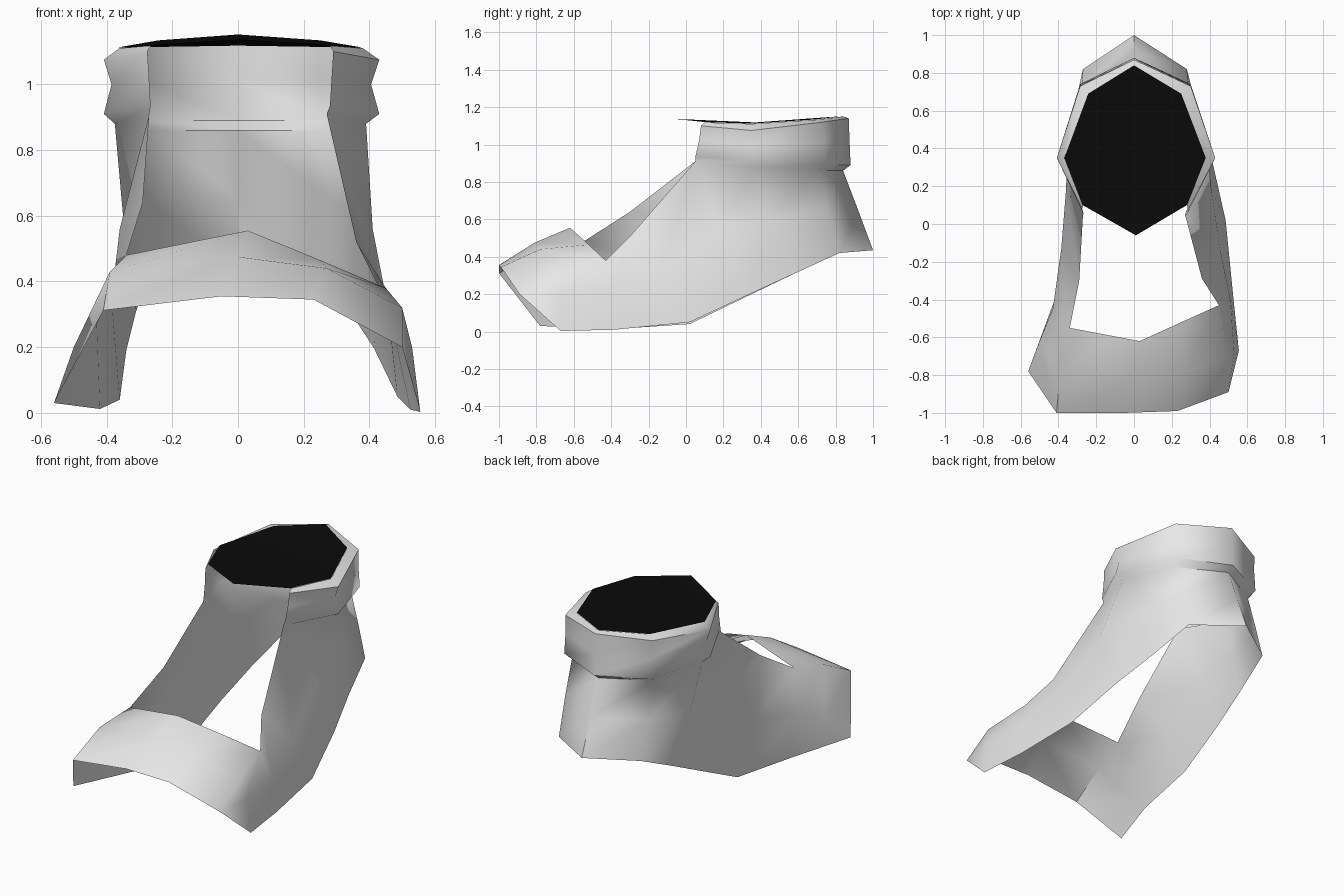
import bpy, bmesh

if "Cube" in bpy.data.objects:
    bpy.data.objects.remove(bpy.data.objects["Cube"])


def material(name, rgb):
    m = bpy.data.materials.new(name)
    m.diffuse_color = (*rgb, 1)
    m.use_nodes = True
    m.node_tree.nodes["Principled BSDF"].inputs["Base Color"].default_value = m.diffuse_color
    return m


GREY = material("light grey", (0.8, 0.8, 0.8))
BLACK = material("black", (0.003, 0.003, 0.003))


def sheet(bm, columns, flip=False):
    """Skin neighbouring columns of points with quads."""
    grid = [[bm.verts.new(p) for p in col] for col in columns]
    for a, b in zip(grid, grid[1:]):
        for i in range(len(a) - 1):
            quad = [a[i], b[i], b[i + 1], a[i + 1]]
            bm.faces.new(quad[::-1] if flip else quad)


def polygon(bm, pts, flip=False):
    verts = [bm.verts.new(p) for p in pts]
    bm.faces.new(verts[::-1] if flip else verts)


def finish(name, bm, mat, angle):
    bmesh.ops.remove_doubles(bm, verts=bm.verts, dist=0.001)
    me = bpy.data.meshes.new(name)
    bm.to_mesh(me)
    bm.free()
    me.materials.append(mat)
    ob = bpy.data.objects.new(name, me)
    bpy.context.collection.objects.link(ob)
    bpy.ops.object.select_all(action='DESELECT')
    ob.select_set(True)
    bpy.context.view_layer.objects.active = ob
    bpy.ops.object.shade_smooth_by_angle(angle=angle)
    return ob


# side panels: columns from toe to heel, each bottom, middle, top
heel = [(0, 1.0, .435), (0, .92, .65), (0, .84, .86)]
right = [
    [(.555, -.67, .003), (.53, -.68, .2), (.5, -.7, .32)],
    [(.525, -.38, .01), (.51, -.40, .22), (.45, -.43, .38)],
    [(.485, .02, .05), (.455, -.13, .33), (.36, -.29, .52)],
    [(.415, .33, .195), (.41, .18, .56), (.27, .05, .91)],
    [(.34, .58, .31), (.375, .46, .6), (.39, .37, .88)],
    [(.28, .82, .42), (.285, .75, .65), (.28, .69, .86)],
    heel]
left = [
    [(-.56, -.78, .03), (-.5, -.62, .2), (-.39, -.77, .43)],
    [(-.42, -.40, .012), (-.43, -.45, .27), (-.34, -.55, .48)],
    [(-.36, .02, .04), (-.385, -.13, .35), (-.29, -.30, .64)],
    [(-.34, .33, .19), (-.36, .18, .56), (-.27, .05, .91)],
    [(-.31, .58, .31), (-.35, .46, .6), (-.375, .38, .88)],
    [(-.27, .82, .42), (-.275, .75, .65), (-.27, .69, .86)],
    heel]

# toe strap: columns across the foot, each front, middle, back
strap = [
    [(-.41, -1.0, .312), left[0][2], left[1][2]],
    [(-.05, -1.0, .355), (0, -.81, .475), (.03, -.62, .555)],
    [(.23, -.99, .345), (.27, -.78, .44), (.25, -.52, .465)],
    [(.5, -.89, .2), right[0][2], right[1][2]]]

bm = bmesh.new()
sheet(bm, right)
sheet(bm, left, flip=True)
sheet(bm, strap)
# front corners joining the strap to the panels
for tip, col, flip in ((strap[-1][0], right[0], False),
                       (strap[0][0], left[0], True)):
    for i in range(2):
        polygon(bm, [tip, col[i], col[i + 1]], flip)

# ankle cuff: bulge, waist, top edge and rim above each panel top
cuff = [
    [(.28, .05, .935), (.285, .07, 1.02), (.29, .08, 1.10), (.28, .1, 1.118)],
    [(.43, .35, .91), (.405, .35, 1.0), (.43, .35, 1.075), (.38, .35, 1.11)],
    [(.3, .74, .89), (.295, .735, 1.01), (.3, .73, 1.12), (.25, .69, 1.132)],
    [(0, .88, .89), (0, .875, 1.01), (0, .87, 1.14), (0, .84, 1.15)]]
for panel, side in ((right, 1), (left, -.95)):
    cols = [[panel[i + 3][2]] + [(x * side, y, z) for x, y, z in cuff[i]]
            for i in range(4)]
    sheet(bm, cols, flip=side < 0)
finish("shoe_upper", bm, GREY, 1.0)

# dark lid over the ankle opening
bm = bmesh.new()
rim = [c[3] for c in cuff]
ring = [(0.01, -.06, 1.135)] + rim + [(-x * .97, y, z) for x, y, z in rim[2::-1]]
ring = [(x, y, z + .002) for x, y, z in ring]
for a, b in zip(ring, ring[1:] + ring[:1]):
    polygon(bm, [(0, .37, 1.118), a, b])
finish("ankle_lid", bm, BLACK, 0.5)
